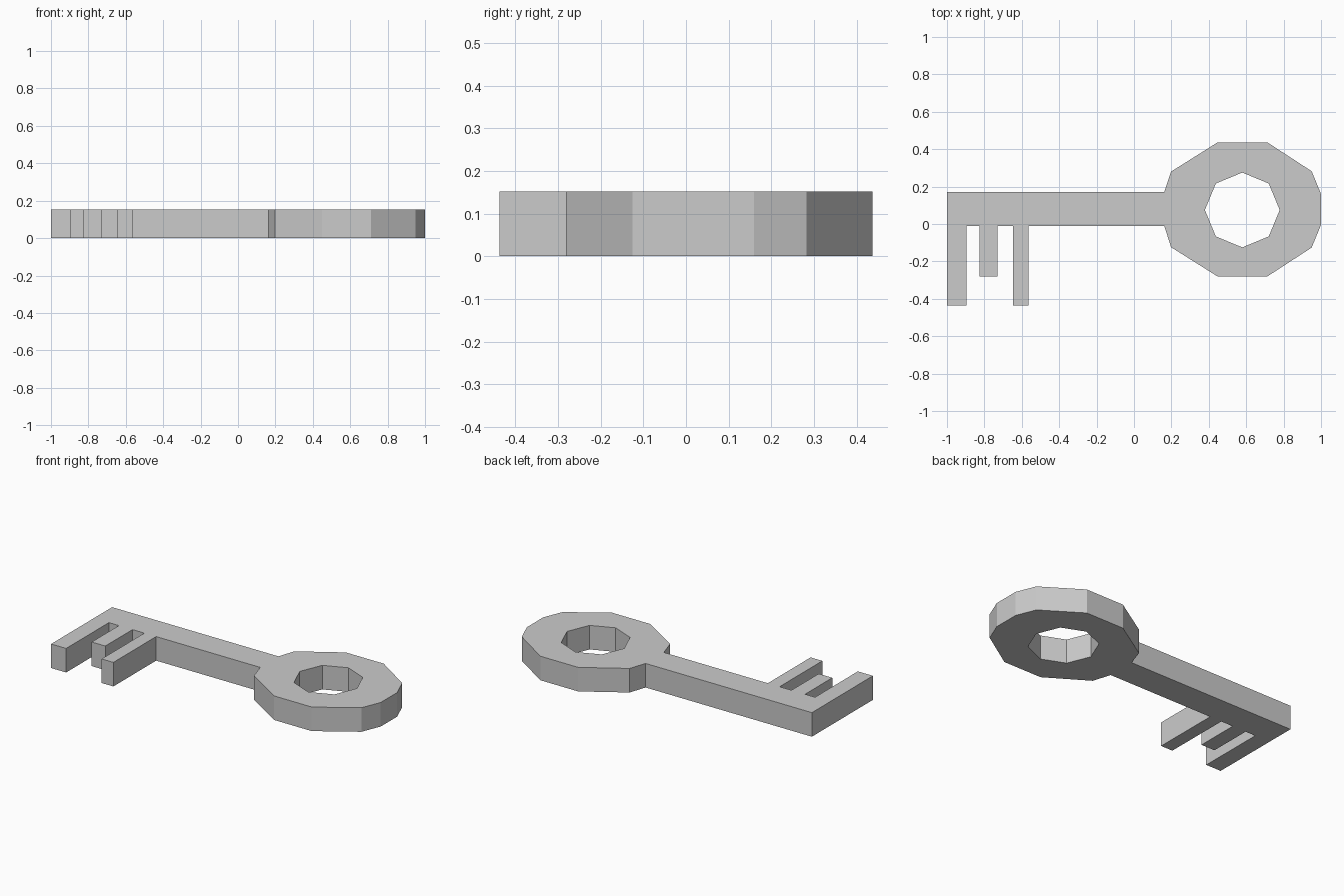
import bpy, bmesh
from math import cos, sin, pi

if "Cube" in bpy.data.objects:
    bpy.data.objects.remove(bpy.data.objects["Cube"])

THICK = 0.152
CX, CY = 0.579, 0.078          # centre of the bow
TOP, BOT = 0.172, -0.01        # long edges of the shaft

# Bow: twelve-sided rim, mirrored from its upper half (right to left)
right = [(1.0, 0.16), (0.95, 0.282), (0.712, 0.437)]
left = [(0.448, 0.437), (0.198, 0.28), (0.162, TOP)]
mirror = lambda pts: [(x, 2 * CY - y) for x, y in reversed(pts)]
upper = right + left
lower = mirror([right[0], right[1], right[2], left[0], left[1]])

# Shaft and teeth: walk along the underside, dropping down for each tooth
teeth = [(-1.0, -0.895, -0.437), (-0.825, -0.73, -0.282), (-0.647, -0.565, -0.437)]
underside = [(-1.0, TOP)]
for i, (x0, x1, tip) in enumerate(teeth):
    if i:
        underside.append((x0, BOT))
    underside += [(x0, tip), (x1, tip), (x1, BOT)]
underside.append((0.162, BOT))
outline = upper + underside + lower

# Octagonal hole in the bow
hole = [(CX + 0.2 * cos(i * pi / 4), CY - 0.003 + 0.2 * sin(i * pi / 4)) for i in range(8)]

bm = bmesh.new()


def add_loop(points):
    verts = [bm.verts.new((x, y, 0)) for x, y in points]
    return [bm.edges.new((verts[i - 1], verts[i])) for i in range(len(verts))]


# Fill between outline and hole, then extrude to thickness
edges = add_loop(outline) + add_loop(hole)
bmesh.ops.triangle_fill(bm, edges=edges, use_beauty=True, normal=(0, 0, 1))
ext = bmesh.ops.extrude_face_region(bm, geom=bm.faces[:], use_keep_orig=True)
top = [g for g in ext["geom"] if isinstance(g, bmesh.types.BMVert)]
bmesh.ops.translate(bm, verts=top, vec=(0, 0, THICK))
bmesh.ops.recalc_face_normals(bm, faces=bm.faces[:])

mesh = bpy.data.meshes.new("key")
bm.to_mesh(mesh)
bm.free()
bpy.context.collection.objects.link(bpy.data.objects.new("key", mesh))
